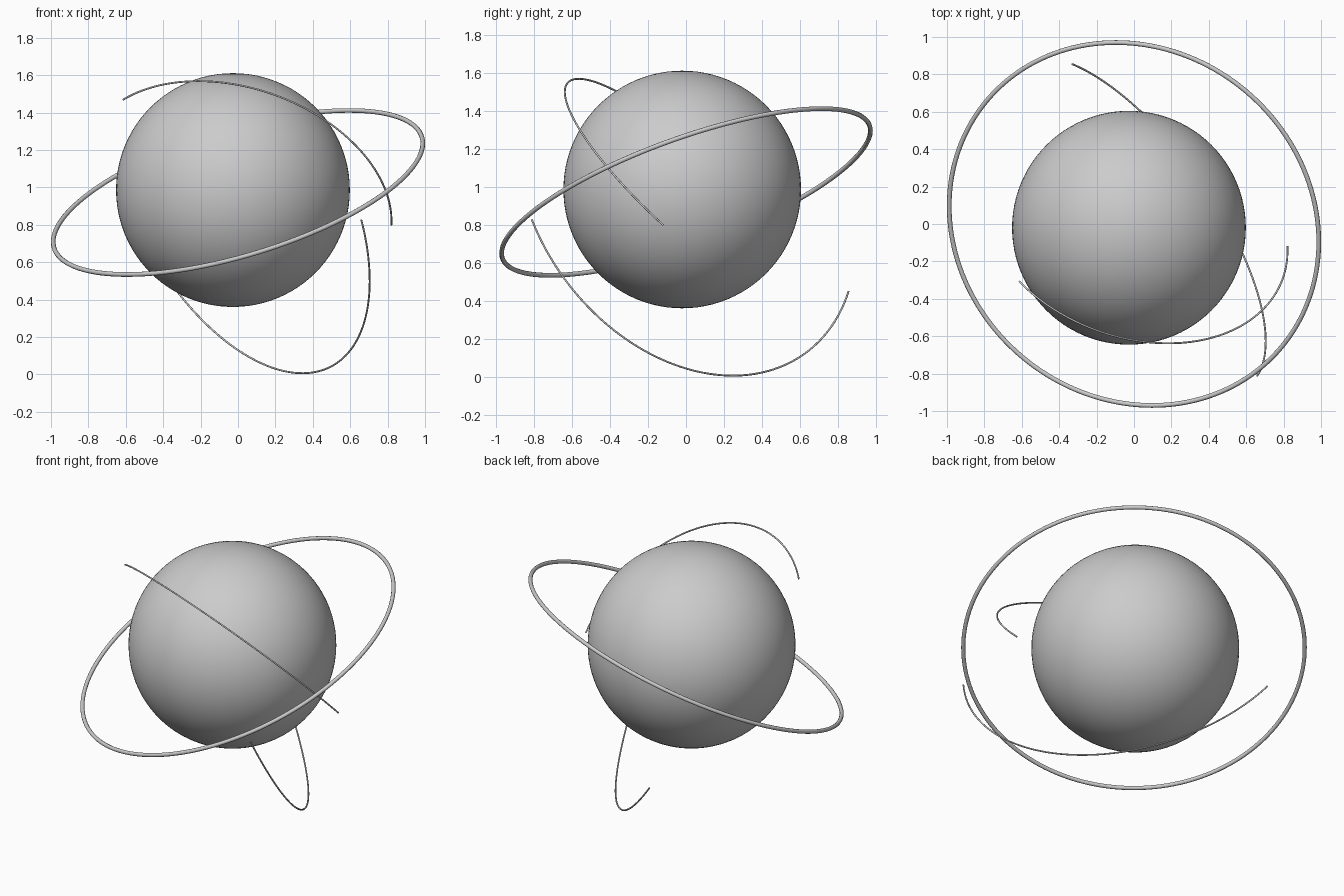
import bpy
import math
from mathutils import Vector

if "Cube" in bpy.data.objects:
    bpy.data.objects.remove(bpy.data.objects["Cube"])

CENTRE = Vector((0, 0, 0.973))


def tube(name, points, radius, cyclic=False):
    """Round tube swept along a path, converted to a smooth mesh."""
    curve = bpy.data.curves.new(name, 'CURVE')
    curve.dimensions = '3D'
    curve.bevel_depth = radius
    curve.bevel_resolution = 3
    curve.use_fill_caps = True
    spline = curve.splines.new('POLY')
    spline.points.add(len(points) - 1)
    for p, co in zip(spline.points, points):
        p.co = (*co, 1)
    spline.use_cyclic_u = cyclic
    obj = bpy.data.objects.new(name, curve)
    bpy.context.collection.objects.link(obj)
    bpy.ops.object.select_all(action='DESELECT')
    obj.select_set(True)
    bpy.context.view_layer.objects.active = obj
    bpy.ops.object.convert(target='MESH')
    bpy.ops.object.shade_smooth_by_angle(angle=math.radians(50))


def orbit_arc(name, start, end, orbit_radius, radius, steps=72):
    """Great-circle arc around the shared centre."""
    a = (Vector(start) - CENTRE).normalized()
    b = (Vector(end) - CENTRE).normalized()
    side = (b - a * a.dot(b)).normalized()
    sweep = a.angle(b)
    pts = []
    for i in range(steps + 1):
        t = sweep * i / steps
        pts.append(CENTRE + orbit_radius * (a * math.cos(t) + side * math.sin(t)))
    tube(name, pts, radius)


# Central sphere
bpy.ops.mesh.primitive_uv_sphere_add(segments=96, ring_count=48, radius=0.625,
                                     location=(-0.027, -0.02, 0.986))
bpy.context.object.name = "globe"
bpy.ops.object.shade_smooth()

# Tilted full ring
normal = Vector((-0.273, -0.328, 0.904)).normalized()
u = normal.orthogonal().normalized()
v = normal.cross(u)
ring = [CENTRE + 1.027 * (u * math.cos(t) + v * math.sin(t))
        for t in (math.tau * i / 160 for i in range(160))]
tube("ring", ring, 0.0125, cyclic=True)

# Two thin open orbit arcs
orbit_arc("upper_arc", (-0.62, -0.31, 1.475), (0.818, -0.12, 0.80), 0.847, 0.005)
orbit_arc("lower_arc", (0.658, -0.81, 0.828), (-0.33, 0.855, 0.45), 1.055, 0.005)
